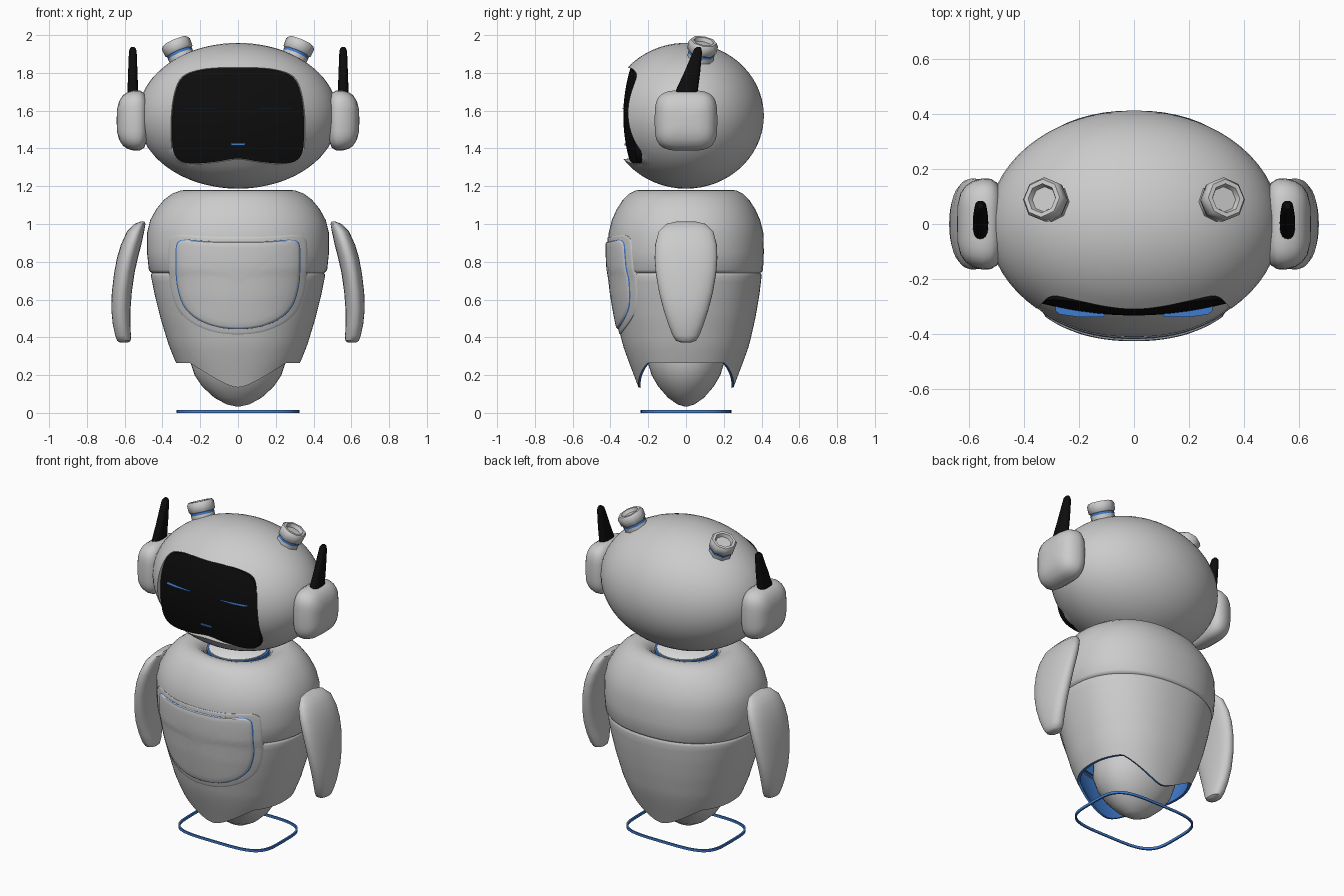
import bpy, bmesh, math
from mathutils import Vector, Matrix

if "Cube" in bpy.data.objects:
    bpy.data.objects.remove(bpy.data.objects["Cube"])

def mat(name, rgb):
    m = bpy.data.materials.new(name)
    m.diffuse_color = (*rgb, 1)
    m.use_nodes = True
    m.node_tree.nodes["Principled BSDF"].inputs["Base Color"].default_value = m.diffuse_color
    return m

GREY = mat("shell_grey", (0.6, 0.6, 0.6))
BLACK = mat("gloss_black", (0.004, 0.004, 0.004))
BLUE = mat("glow_blue", (0.05, 0.2, 0.62))
PALE = mat("neck_white", (0.85, 0.85, 0.85))

def skin(name, rings, mats, cap=(True, True), second_from=None, angle=40):
    """Skin a list of equal-length rings; faces after second_from use the second material."""
    bm = bmesh.new()
    vs = [[bm.verts.new(p) for p in r] for r in rings]
    n = len(rings[0])
    for i in range(len(vs) - 1):
        for j in range(n):
            k = (j + 1) % n
            f = bm.faces.new((vs[i][j], vs[i][k], vs[i + 1][k], vs[i + 1][j]))
            if second_from is not None and i >= second_from:
                f.material_index = 1
    if cap[0]:
        bm.faces.new(vs[0])
    if cap[1]:
        bm.faces.new(vs[-1])
    bmesh.ops.recalc_face_normals(bm, faces=bm.faces[:])
    me = bpy.data.meshes.new(name)
    bm.to_mesh(me)
    bm.free()
    for m in mats:
        me.materials.append(m)
    ob = bpy.data.objects.new(name, me)
    bpy.context.collection.objects.link(ob)
    bpy.ops.object.select_all(action='DESELECT')
    ob.select_set(True)
    bpy.context.view_layer.objects.active = ob
    bpy.ops.object.shade_smooth_by_angle(angle=math.radians(angle))
    return ob

def sup(a, rx, ry, n):
    """Point on a superellipse."""
    c, s = math.cos(a), math.sin(a)
    return (math.copysign(abs(c) ** (2 / n), c) * rx, math.copysign(abs(s) ** (2 / n), s) * ry)

def circle(count):
    return [2 * math.pi * i / count for i in range(count)]

def loft_z(name, prof, m, n=2.2, count=48, cx=0, cy=0):
    """prof rows: z, rx, ry."""
    return skin(name, [[(cx + sup(a, rx, ry, n)[0], cy + sup(a, rx, ry, n)[1], z) for a in circle(count)]
                       for z, rx, ry in prof], [m])

def smooth_outline(half, steps=4):
    """Mirror a half outline (top centre to bottom centre) and round it with a spline."""
    pts = half + [(-x, z) for x, z in half[-2:0:-1]]
    pts = [Vector(p) for p in pts]
    out, n = [], len(pts)
    for i in range(n):
        a, b, c, d = (pts[(i + k) % n] for k in (-1, 0, 1, 2))
        for s in range(steps):
            t = s / steps
            out.append(0.5 * (2 * b + (c - a) * t + (2 * a - 5 * b + 4 * c - d) * t * t
                              + (3 * b - a - 3 * c + d) * t ** 3))
    return out

def patch(name, outline, cz, surf, m, size, lift, edge=0.03):
    """Rounded plate following surf(x, z), raised toward the front by lift."""
    rows = [(1, -edge), (1, lift * 0.4), (0.985, lift * 0.85), (0.96, lift)]
    rows += [(s, lift) for s in (0.85, 0.7, 0.55, 0.4, 0.25, 0.1)]
    rings = []
    for s, l in rows:
        r = []
        for p in outline:
            x, z = p.x * s * size, cz + (p.y - cz) * s * size
            r.append((x, surf(x, z) - l, z))
        rings.append(r)
    return skin(name, rings, [m], cap=(False, True))

# ---------- head with an opening for the screen ----------
CZ, RX, RY, RZ = 1.573, 0.53, 0.412, 0.386
face = smooth_outline([(0, 1.828), (0.11, 1.827), (0.21, 1.815), (0.295, 1.78), (0.335, 1.70), (0.353, 1.58),
                       (0.354, 1.45), (0.345, 1.375), (0.31, 1.33), (0.235, 1.316), (0.12, 1.326), (0, 1.343)])

def screen_y(x, z):
    return -0.332 + 0.05 * (x / 0.36) ** 2 + 0.04 * ((z - CZ) / 0.26) ** 2

rings = [[(p.x * 0.97, screen_y(p.x, p.y) + 0.02, CZ + (p.y - CZ) * 0.97) for p in face]]
for i in range(25):
    r = []
    for p in face:
        u, v = p.x / RX, (p.y - CZ) / RZ
        th0, phi = math.asin(math.hypot(u, v)), math.atan2(v, u)
        th = th0 + (math.pi - 0.03 - th0) * i / 24
        r.append((RX * math.sin(th) * math.cos(phi), -RY * math.cos(th), CZ + RZ * math.sin(th) * math.sin(phi)))
    rings.append(r)
skin("head", rings, [GREY], cap=(False, True))
patch("face_screen", face, CZ, screen_y, BLACK, 0.985, 0.0)

# mouth and eyes
skin("mouth", [[(sx * 0.038, y, 1.42 + sz * 0.005) for sx, sz in ((-1, -1), (1, -1), (1, 1), (-1, 1))]
               for y in (-0.326, -0.31)], [BLUE])
for s, side in ((-1, "left"), (1, "right")):
    skin(f"{side}_eye", [[(s * x, y, z) for x, y in
                          ((0.1, -0.322), (0.11, -0.338), (0.2, -0.338), (0.27, -0.328), (0.285, -0.315),
                           (0.285, -0.295), (0.19, -0.31))] for z in (1.612, 1.614)], [BLUE])

# ---------- ears, antennas and head knobs ----------
def lathe(name, prof, m, axis, origin, count=8):
    M = Matrix.Translation(origin) @ Vector((0, 0, 1)).rotation_difference(Vector(axis)).to_matrix().to_4x4()
    return skin(name, [[M @ Vector((r * math.cos(a), r * math.sin(a), h)) for a in circle(count)]
                       for r, h in prof], [m], angle=50)

for s, side in ((-1, "left"), (1, "right")):
    ear = [(0.485, 0.12, 0.115), (0.497, 0.15, 0.145), (0.52, 0.164, 0.159), (0.55, 0.166, 0.16),
           (0.585, 0.156, 0.15), (0.61, 0.14, 0.133), (0.63, 0.112, 0.1), (0.64, 0.07, 0.06), (0.642, 0.02, 0.02)]
    skin(f"{side}_ear", [[(s * x, sup(a, ry, rz, 3.6)[0], 1.548 + sup(a, ry, rz, 3.6)[1]) for a in circle(40)]
                         for x, ry, rz in ear], [GREY])
    horn = [(1.66, 0.0, 0.028, 0.065), (1.71, 0.005, 0.028, 0.058), (1.80, 0.032, 0.025, 0.043),
            (1.90, 0.058, 0.021, 0.026), (1.925, 0.063, 0.018, 0.02), (1.936, 0.066, 0.01, 0.011)]
    skin(f"{side}_antenna", [[(s * 0.557 + sup(a, rx, ry, 2.6)[0], y + sup(a, rx, ry, 2.6)[1], z)
                              for a in circle(20)] for z, y, rx, ry in horn], [BLACK])
    axis, org = (s * 0.38, 0.17, 0.9), (s * 0.322, 0.088, 1.937)
    lathe(f"{side}_knob", [(0.066, -0.033), (0.078, -0.024), (0.08, 0.018), (0.07, 0.033), (0.054, 0.033),
                           (0.046, 0.012)], GREY, axis, org)
    lathe(f"{side}_knob_ring", [(0.07, -0.044), (0.07, -0.03)], BLUE, axis, org)
    lathe(f"{side}_knob_base", [(0.07, -0.11), (0.07, -0.044)], GREY, axis, org)

# ---------- body ----------
LOW = [(0.13, 0.245, 0.25), (0.2, 0.292, 0.276), (0.27, 0.331, 0.303), (0.36, 0.367, 0.335), (0.5, 0.41, 0.367),
       (0.62, 0.44, 0.388), (0.73, 0.462, 0.401)]
TOP = [(0.735, 0.445, 0.385), (0.746, 0.464, 0.402), (0.757, 0.472, 0.408), (0.85, 0.482, 0.412),
       (0.95, 0.482, 0.41), (1.02, 0.465, 0.393), (1.08, 0.432, 0.366), (1.13, 0.39, 0.333), (1.16, 0.35, 0.303),
       (1.177, 0.305, 0.268), (1.181, 0.27, 0.24), (1.172, 0.235, 0.21), (1.15, 0.2, 0.19), (1.12, 0.185, 0.18)]
N = 2.2

def radii(z):
    rows = LOW + TOP[2:8]
    for (z0, a0, b0), (z1, a1, b1) in zip(rows, rows[1:]):
        if z <= z1:
            t = (z - z0) / (z1 - z0)
            return a0 + (a1 - a0) * t, b0 + (b1 - b0) * t
    return rows[-1][1:]

def body_y(x, z):
    rx, ry = radii(z)
    return -ry * max(0.0, 1 - abs(x / rx) ** N) ** (1 / N)

loft_z("upper_body", TOP, GREY, N, 64)

# lower shell: front and back tongues, arched sides, blue lining
def shell_ring(t, k):
    r = []
    for a in circle(96):
        x = abs(sup(a, 0.32, 1, N)[0])
        zb = 0.135 + 0.13 * min(1, (x / 0.25) ** 1.7)
        z = 0.735 + (zb - 0.735) * t
        rx, ry = radii(z)
        r.append((*sup(a, rx * k, ry * k, N), z))
    return r

outer = [[(x * 0.97, y * 0.97, 0.748) for x, y, z in shell_ring(0, 1)], shell_ring(0, 0.99)]
outer += [shell_ring(0.02 + 0.98 * i / 14, 1) for i in range(15)]
inner = [shell_ring(1 - i / 4, 0.95) for i in range(4)]
skin("lower_shell", outer + inner, [GREY, BLUE], cap=(False, False), second_from=len(outer) - 1)

# inner pod
loft_z("bottom_pod", [(0.035, 0.015, 0.012), (0.045, 0.06, 0.045), (0.08, 0.125, 0.095), (0.14, 0.19, 0.147),
                      (0.2, 0.23, 0.182), (0.27, 0.253, 0.204), (0.36, 0.25, 0.205)], GREY, 2.1, 40)

# chest panel with frame and blue gasket
panel = smooth_outline([(0, 0.905), (0.15, 0.907), (0.27, 0.915), (0.312, 0.905), (0.326, 0.87), (0.327, 0.77),
                        (0.319, 0.67), (0.29, 0.575), (0.24, 0.515), (0.17, 0.475), (0.09, 0.452), (0, 0.445)])
patch("chest_frame", panel, 0.69, body_y, GREY, 1.12, 0.005)
patch("chest_gasket", panel, 0.69, body_y, BLUE, 1.015, 0.008)
patch("chest_panel", panel, 0.69, body_y, GREY, 1.0, 0.014, edge=-0.006)

# ---------- neck ----------
loft_z("neck", [(1.10, 0.17, 0.17), (1.158, 0.17, 0.17), (1.162, 0.16, 0.16)], PALE, 2, 40)
loft_z("neck_ring", [(1.10, 0.182, 0.182), (1.152, 0.182, 0.182)], BLUE, 2, 40)

# ---------- arms ----------
ARM = [(1.013, 0.496, 0.515, 0.05), (1.0, 0.49, 0.55, 0.105), (0.96, 0.497, 0.588, 0.145),
       (0.89, 0.512, 0.62, 0.163), (0.82, 0.53, 0.641, 0.166), (0.74, 0.548, 0.656, 0.16), (0.64, 0.562, 0.668, 0.143),
       (0.55, 0.569, 0.671, 0.12), (0.47, 0.57, 0.663, 0.094), (0.41, 0.567, 0.65, 0.071), (0.382, 0.568, 0.64, 0.053),
       (0.373, 0.58, 0.626, 0.025)]
for s, side in ((-1, "left"), (1, "right")):
    skin(f"{side}_arm", [[(s * ((a0 + a1) / 2 + sup(a, (a1 - a0) / 2, ry, 2.3)[0]), sup(a, 1, ry, 2.3)[1], z)
                          for a in circle(32)] for z, a0, a1, ry in ARM], [GREY])

# ---------- glowing hover ring ----------
sect = [(1, 0), (1, 0.016), (0.97, 0.016), (0.97, 0), (1, 0)]
skin("hover_ring", [[(*sup(a, 0.325 * k, 0.24 * k, 4), z) for a in circle(64)] for k, z in sect],
     [BLUE], cap=(False, False))
